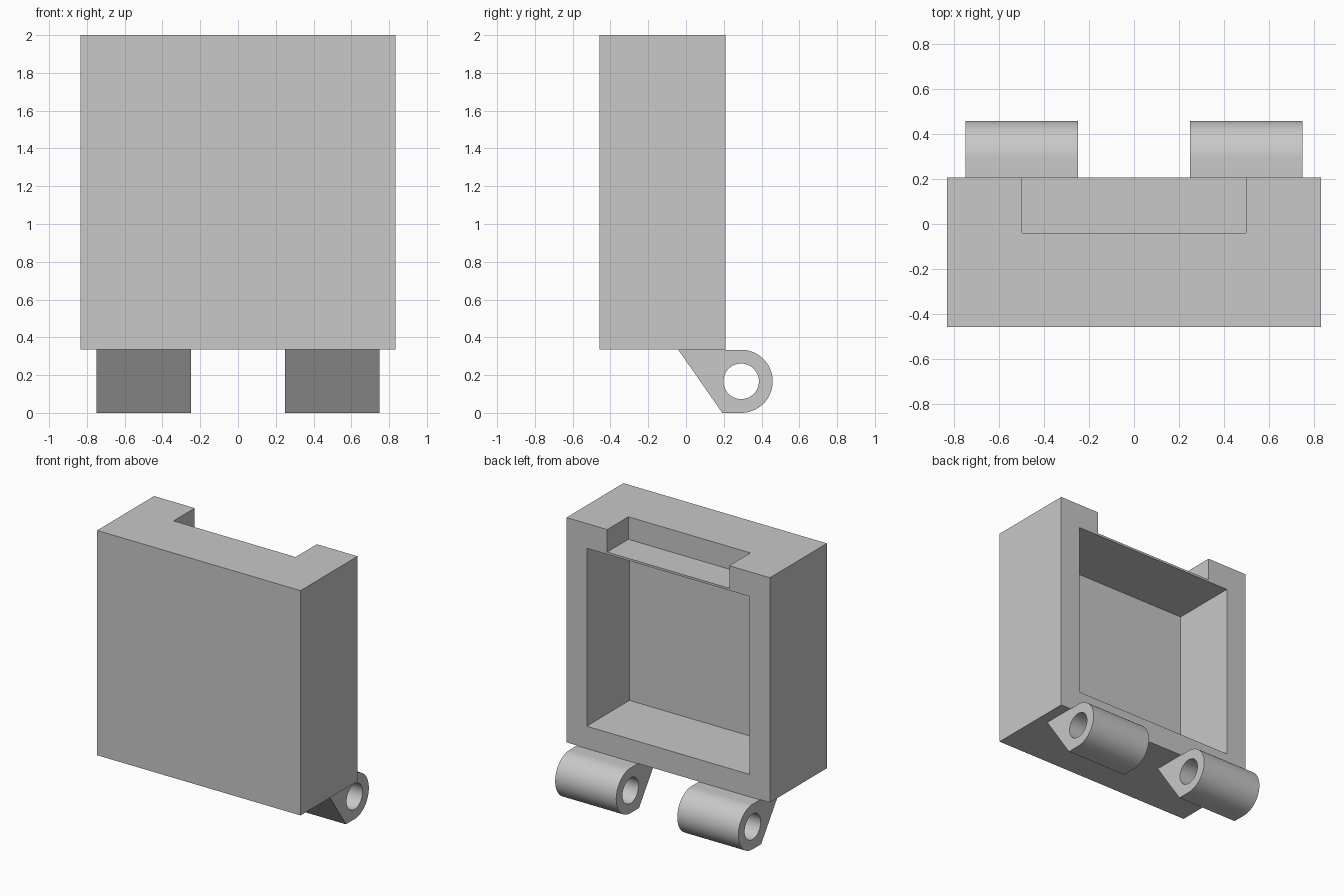
import bpy, bmesh
from math import sin, cos, pi

cube = bpy.data.objects.get("Cube")
if cube:
    bpy.data.objects.remove(cube, do_unlink=True)

grey = bpy.data.materials.new("light_grey")
grey.use_nodes = True
GREY = (0.58, 0.58, 0.58, 1)
grey.diffuse_color = GREY
grey.node_tree.nodes["Principled BSDF"].inputs["Base Color"].default_value = GREY


def extrude_x(name, outline, x0, x1):
    """Prism along x from a (y, z) outline."""
    bm = bmesh.new()
    face = bm.faces.new([bm.verts.new((x0, y, z)) for y, z in outline])
    out = bmesh.ops.extrude_face_region(bm, geom=[face])
    moved = [v for v in out["geom"] if isinstance(v, bmesh.types.BMVert)]
    bmesh.ops.translate(bm, verts=moved, vec=(x1 - x0, 0, 0))
    bmesh.ops.recalc_face_normals(bm, faces=bm.faces)
    mesh = bpy.data.meshes.new(name)
    bm.to_mesh(mesh)
    bm.free()
    mesh.materials.append(grey)
    obj = bpy.data.objects.new(name, mesh)
    bpy.context.collection.objects.link(obj)
    return obj


def box(name, half_x, y0, y1, z0, z1):
    return extrude_x(name, [(y0, z0), (y1, z0), (y1, z1), (y0, z1)], -half_x, half_x)


def cut(target, cutter):
    mod = target.modifiers.new(cutter.name, "BOOLEAN")
    mod.operation = "DIFFERENCE"
    mod.solver = "EXACT"
    mod.object = cutter
    bpy.context.view_layer.objects.active = target
    bpy.ops.object.modifier_apply(modifier=mod.name)
    bpy.data.objects.remove(cutter, do_unlink=True)


def arc(y, z, r, a0, a1, n):
    return [(y + r * cos(a0 + (a1 - a0) * i / n), z + r * sin(a0 + (a1 - a0) * i / n))
            for i in range(n + 1)]


# Housing with a pocket in the back and a notch in the top rear edge
BACK, BOTTOM = 0.208, 0.336
housing = box("housing", 0.833, -0.458, BACK, BOTTOM, 2)
cut(housing, box("pocket_cutter", 0.667, -0.292, 0.4, 0.5, 1.817))
cut(housing, box("notch_cutter", 0.5, -0.04, 0.4, 1.833, 2.2))

# Hinge knuckles under the rear edge, each bored through
PIN_Y, PIN_Z, R = 0.292, 0.167, 0.167
profile = [(-0.042, BOTTOM), (0.192, 0)] + arc(PIN_Y, PIN_Z, R, -pi / 2, pi / 2, 40) + [(BACK, 2 * R), (BACK, BOTTOM)]
for side, x0 in (("left", 0.25), ("right", -0.75)):
    knuckle = extrude_x(side + "_hinge_knuckle", profile, x0, x0 + 0.5)
    bore = arc(PIN_Y, PIN_Z, 0.094, 0, 2 * pi, 64)[:-1]
    cut(knuckle, extrude_x("bore_cutter", bore, x0 - 0.1, x0 + 0.6))
    bpy.ops.object.select_all(action="DESELECT")
    knuckle.select_set(True)
    bpy.context.view_layer.objects.active = knuckle
    bpy.ops.object.shade_smooth_by_angle()
